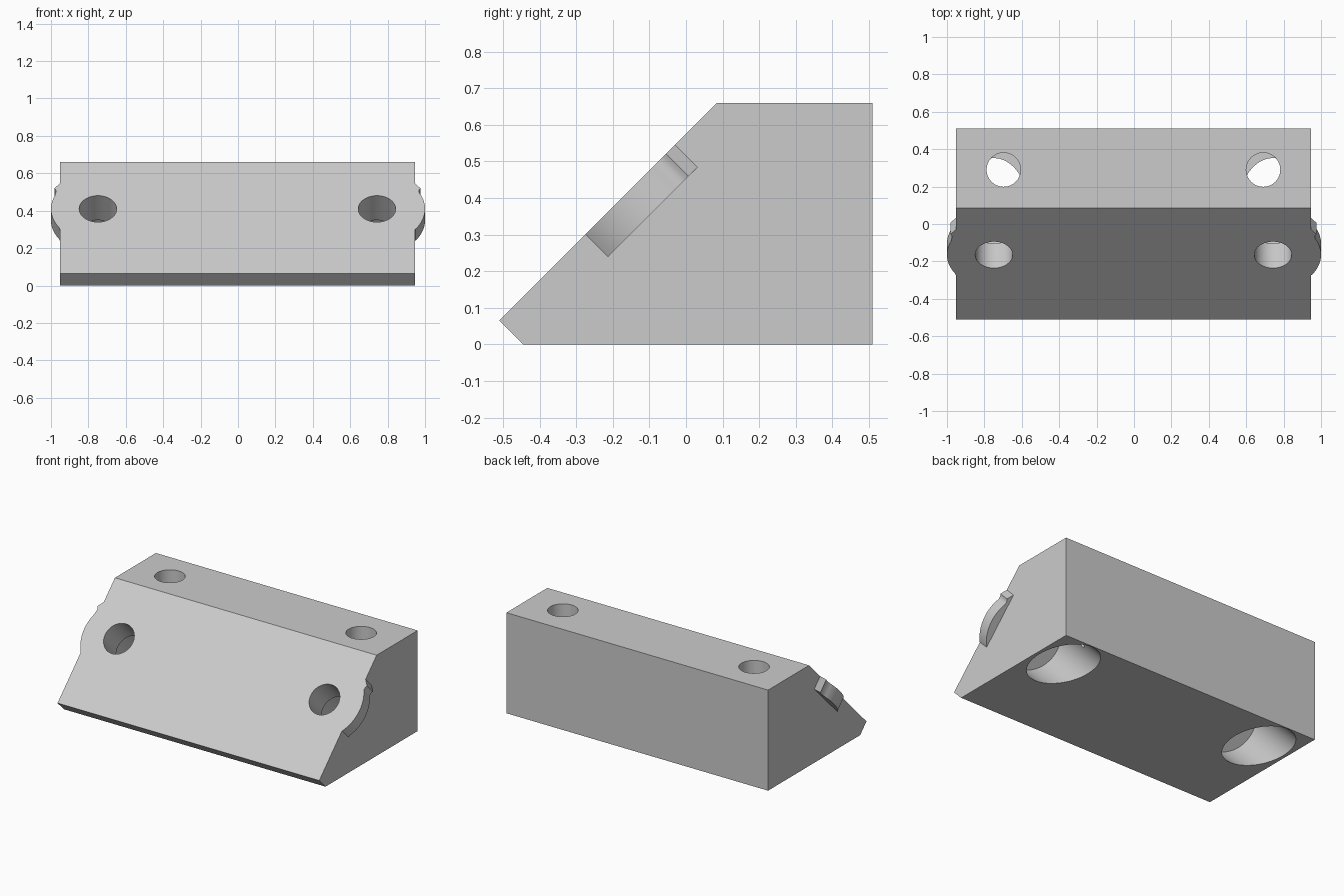
import bpy, bmesh, math
from mathutils import Vector, Matrix

cube = bpy.data.objects.get("Cube")
if cube:
    bpy.data.objects.remove(cube, do_unlink=True)

grey = bpy.data.materials.new("light grey")
grey.use_nodes = True
grey.diffuse_color = (0.6, 0.6, 0.6, 1)
grey.node_tree.nodes["Principled BSDF"].inputs["Base Color"].default_value = (0.6, 0.6, 0.6, 1)

UP_SLOPE = Vector((0, 1, 1)).normalized()
INWARD = Vector((0, 1, -1)).normalized()
DOWN = Vector((0, 0, -1))
SHIFT = -0.003


def prism(name, outline, travel):
    """Extrude a closed planar outline along a vector."""
    bm = bmesh.new()
    face = bm.faces.new([bm.verts.new(p) for p in outline])
    moved = bmesh.ops.extrude_face_region(bm, geom=[face], use_keep_orig=True)["geom"]
    bmesh.ops.translate(bm, vec=travel, verts=[g for g in moved if isinstance(g, bmesh.types.BMVert)])
    bmesh.ops.recalc_face_normals(bm, faces=bm.faces)
    mesh = bpy.data.meshes.new(name)
    bm.to_mesh(mesh)
    bm.free()
    mesh.materials.append(grey)
    ob = bpy.data.objects.new(name, mesh)
    bpy.context.collection.objects.link(ob)
    return ob


def select(ob):
    bpy.ops.object.select_all(action='DESELECT')
    ob.select_set(True)
    bpy.context.view_layer.objects.active = ob


def bore(target, start, direction, radius, length):
    """Cut a round hole from start along direction."""
    side = Vector((1, 0, 0))
    other = direction.cross(side)
    angles = [math.tau * i / 64 for i in range(64)]
    ring = [start + radius * (side * math.cos(a) + other * math.sin(a)) for a in angles]
    cutter = prism("hole_cutter", ring, direction * length)
    cutter.hide_render = True
    mod = target.modifiers.new("hole", 'BOOLEAN')
    mod.operation = 'DIFFERENCE'
    mod.solver = 'EXACT'
    mod.object = cutter
    select(target)
    bpy.ops.object.modifier_apply(modifier=mod.name)
    bpy.data.objects.remove(cutter, do_unlink=True)


# Wedge-shaped main block
half = 0.95
section = [(-0.51, 0.065), (-0.445, 0), (0.51, 0), (0.51, 0.66), (0.085, 0.66)]
block = prism("wedge_block", [Vector((SHIFT - half, y, z)) for y, z in section],
              Vector((2 * half, 0, 0)))

for side, label in ((-1, "right"), (1, "left")):
    # Sloped screw hole with a wide counterbore, and a vertical hole into it
    centre = Vector((SHIFT + side * 0.746, -0.165, 0.41))
    bore(block, centre - INWARD * 0.1, INWARD, 0.1, 0.4)
    bore(block, centre + INWARD * 0.185, INWARD, 0.182, 0.75)
    bore(block, Vector((SHIFT + side * 0.694, 0.29, 0.8)), DOWN, 0.091, 0.65)

    # Rounded side tab with a small hooked nib, flush with the slope
    wall = SHIFT + side * half
    radius = 1 - abs(centre.x)
    arc = [math.radians(-37 + 61 * i / 20) for i in range(21)]
    outline = [(radius * math.cos(a), radius * math.sin(a)) for a in arc]
    outline += [(0.227, 0.118), (0.224, 0.132), (0.226, 0.145), (0.232, 0.156)]
    points = [centre + Vector((side * u, 0, 0)) + UP_SLOPE * v for u, v in outline]
    for v in (0.191, -0.153):
        p = centre + UP_SLOPE * v
        p.x = wall
        points.append(p)
    tab = prism(label + "_side_tab", points, INWARD * 0.087)
    select(tab)
    bpy.ops.object.shade_smooth_by_angle(angle=math.radians(25))

select(block)
bpy.ops.object.shade_smooth_by_angle(angle=math.radians(25))
